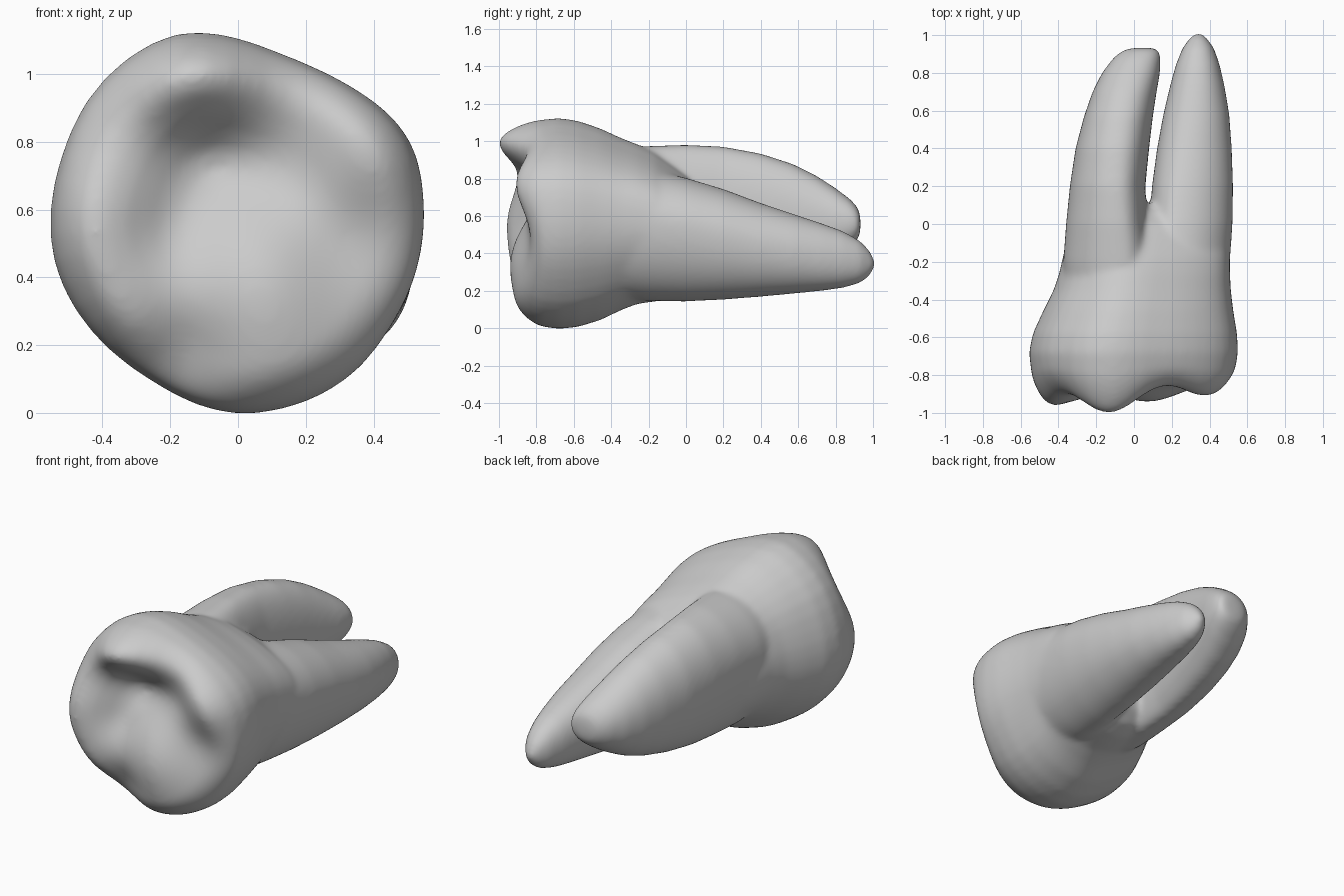
import bpy, bmesh, math
from mathutils import Vector

if "Cube" in bpy.data.objects:
    bpy.data.objects.remove(bpy.data.objects["Cube"])

# Crown outline seen from the front (x, z)
OUT = [(.545, .62), (.525, .75), (.47, .85), (.38, .93), (.26, 1.0), (.12, 1.06),
       (-.03, 1.11), (-.18, 1.115), (-.33, 1.04), (-.45, .91), (-.52, .75), (-.55, .6),
       (-.54, .45), (-.48, .31), (-.38, .19), (-.26, .1), (-.13, .03), (0, 0),
       (.13, .015), (.25, .06), (.36, .14), (.45, .26), (.51, .38), (.54, .5)]
CX, CZ = 0.0, 0.56


def refine(pts):
    """Closed Catmull-Rom, doubling the point count."""
    res, n = [], len(pts)
    for i in range(n):
        a, b, c, d = (Vector(pts[(i + k) % n]) for k in (-1, 0, 1, 2))
        res += [tuple(b), tuple((b + c) * 0.5625 - (a + d) * 0.0625)]
    return res


OUTLINE = refine(OUT)


def loft(bm, rings):
    """Skin a list of rings and close both ends."""
    vs = [[bm.verts.new(p) for p in r] for r in rings]
    n = len(vs[0])
    for a, b in zip(vs, vs[1:]):
        for i in range(n):
            bm.faces.new((a[i], a[(i + 1) % n], b[(i + 1) % n], b[i]))
    bm.faces.new(vs[0])
    bm.faces.new(vs[-1][::-1])


def fitted(y, x0, x1, z0, z1):
    """Crown outline squeezed into a box."""
    return [(x0 + (x + .55) / 1.095 * (x1 - x0), y, z0 + z / 1.115 * (z1 - z0))
            for x, z in OUTLINE]


def d_section(side, y, x0, x1, z0, z1, n=48):
    """Root section: full curve on the outer side, flatter inside, widest above the middle."""
    k = min(1, max(0, y) / .8)
    f = .33 + .17 * k
    xc = x0 + (x1 - x0) * (f if side > 0 else 1 - f)
    zc = z0 + (z1 - z0) * (.6 - .1 * k)
    pts = []
    for i in range(n):
        t = math.tau * i / n
        c, s = math.cos(t), math.sin(t)
        rx = x1 - xc if c > 0 else xc - x0
        rz = z1 - zc if s > 0 else zc - z0
        e = 2 + .1 * k if c * side > 0 else 2.2
        pts.append((xc + rx * math.copysign(abs(c) ** (2 / e), c), y,
                    zc + rz * math.copysign(abs(s) ** (2 / e), s)))
    return pts


# Cusps and fossae: x, z, height, width
BUMPS = [(-.13, .98, .20, .15), (-.42, .56, .14, .19), (.1, .2, .09, .19),
         (.38, .78, .10, .16), (.06, .42, .06, .14), (-.34, .26, .06, .13),
         (-.1, .77, -.13, .11), (.14, .74, -.05, .11), (-.2, .55, -.05, .09),
         (.32, .54, -.025, .11), (-.17, .15, -.05, .09)]


def chew(x, z):
    h = .82
    for bx, bz, a, w in BUMPS:
        h += a * math.exp(-((x - bx) ** 2 + (z - bz) ** 2) / (2 * w * w))
    return -h


bm = bmesh.new()

# Crown and trunk
rings = []
for k in (.02, .1, .2, .3, .4, .5, .6, .7, .78, .84, .89, .93, .96, .985):
    t = max(0, (k - .76) / .24)
    blend = math.sqrt(1 - t * t)
    ring = []
    for ox, oz in OUTLINE:
        x, z = CX + (ox - CX) * k, CZ + (oz - CZ) * k
        ring.append((x, -.72 + (chew(x, z) + .72) * blend, z))
    rings.append(ring)
for s in [(-.68, -.555, .55, -.004, 1.12), (-.58, -.535, .545, .006, 1.105),
          (-.46, -.48, .525, .042, 1.065), (-.35, -.425, .512, .095, 1.015),
          (-.26, -.395, .508, .13, .98), (-.17, -.375, .507, .142, .94),
          (-.09, -.355, .5, .155, .885), (0, -.315, .47, .19, .82),
          (.06, -.23, .4, .26, .75), (.1, -.08, .24, .36, .68)]:
    rings.append(fitted(*s))
loft(bm, rings)

# Roots: y, x0, x1, z0, z1
LEFT = [(-.45, -.36, .1, .2, .95), (-.2, -.375, .1, .175, .975), (0, -.36, .068, .19, .982),
        (.2, -.34, .06, .215, .972), (.4, -.31, .08, .25, .935), (.57, -.265, .1, .29, .88),
        (.7, -.22, .12, .335, .815), (.8, -.17, .138, .385, .75), (.88, -.11, .143, .437, .69),
        (.92, -.06, .133, .475, .645), (.933, -.01, .11, .51, .6)]
RIGHT = [(-.45, .04, .48, .17, .83), (-.2, .05, .508, .145, .85), (0, .082, .522, .142, .805),
         (.2, .095, .525, .152, .745), (.4, .122, .518, .168, .67), (.58, .155, .505, .185, .61),
         (.73, .19, .48, .2, .56), (.84, .22, .455, .215, .52), (.93, .255, .425, .24, .47),
         (.98, .29, .39, .275, .42), (1.008, .32, .365, .32, .37)]
for side, root in ((-1, LEFT), (1, RIGHT)):
    loft(bm, [d_section(side, *s) for s in root])

bmesh.ops.recalc_face_normals(bm, faces=bm.faces[:])
me = bpy.data.meshes.new("tooth")
bm.to_mesh(me)
bm.free()
tooth = bpy.data.objects.new("tooth", me)
bpy.context.collection.objects.link(tooth)

# Fuse the parts and soften the joints
fuse = tooth.modifiers.new("fuse", 'REMESH')
fuse.mode = 'VOXEL'
fuse.voxel_size = 0.012
fuse.use_smooth_shade = True
soft = tooth.modifiers.new("soften", 'SMOOTH')
soft.factor = 0.5
soft.iterations = 34
